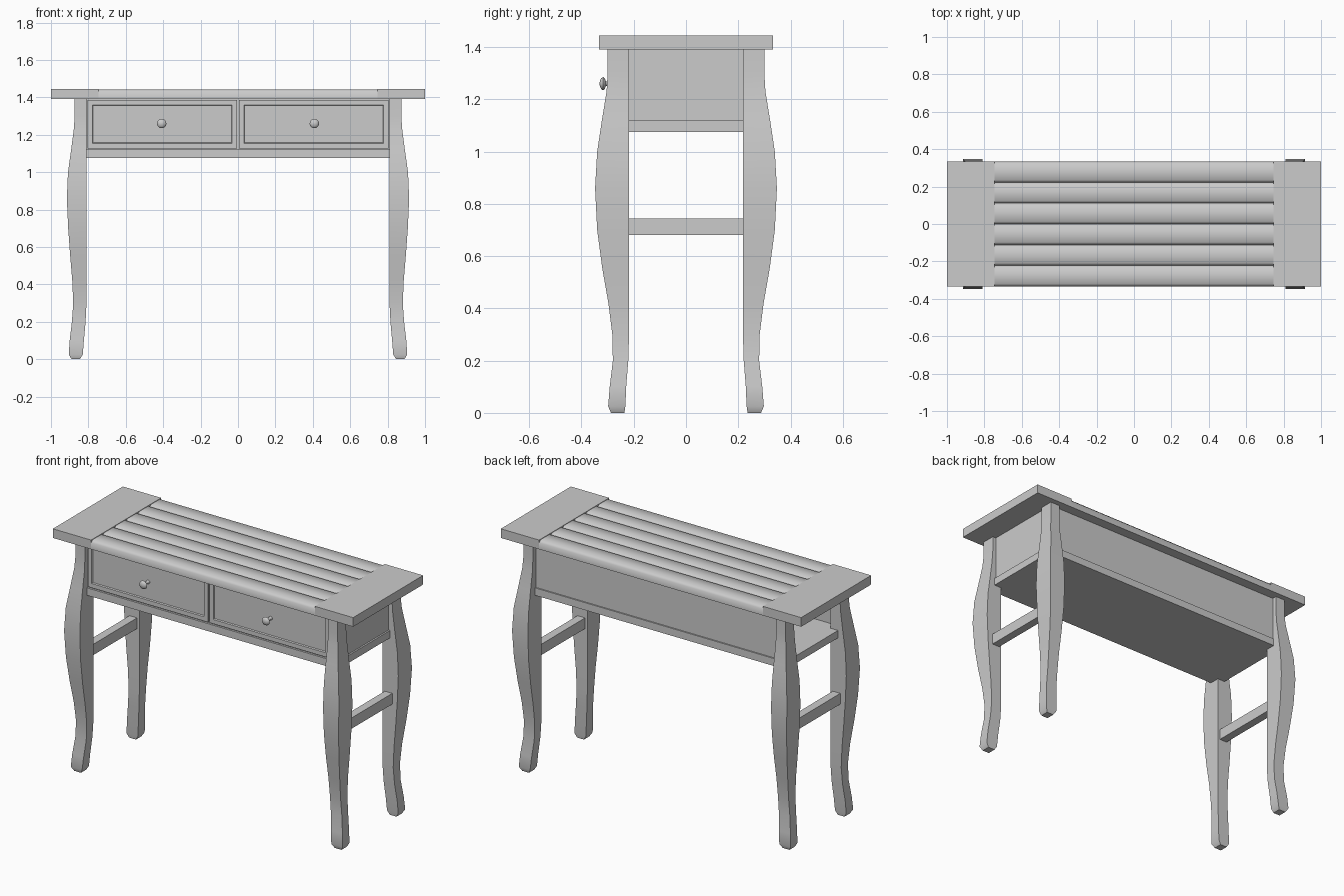
import bpy, bmesh, math
from mathutils import Matrix

if "Cube" in bpy.data.objects:
    bpy.data.objects.remove(bpy.data.objects["Cube"])

grey = bpy.data.materials.new("plain grey")
grey.use_nodes = True
COLOUR = (0.6, 0.6, 0.6, 1)
grey.diffuse_color = COLOUR
grey.node_tree.nodes["Principled BSDF"].inputs["Base Color"].default_value = COLOUR


def finish(name, bm, smooth=None):
    """Turn a bmesh into a named object, smoothing below the given angle."""
    mesh = bpy.data.meshes.new(name)
    bm.to_mesh(mesh)
    bm.free()
    mesh.materials.append(grey)
    ob = bpy.data.objects.new(name, mesh)
    bpy.context.collection.objects.link(ob)
    if smooth:
        bpy.ops.object.select_all(action='DESELECT')
        ob.select_set(True)
        bpy.context.view_layer.objects.active = ob
        bpy.ops.object.shade_smooth_by_angle(angle=math.radians(smooth))
    return ob


def mirror(ob, x=True, y=False):
    mod = ob.modifiers.new("mirror", 'MIRROR')
    mod.use_axis = (x, y, False)
    mod.use_mirror_merge = False


def box(name, x, y, z):
    bm = bmesh.new()
    size = [b - a for a, b in (x, y, z)]
    mid = [(a + b) / 2 for a, b in (x, y, z)]
    bmesh.ops.create_cube(bm, size=1, matrix=Matrix.Translation(mid) @ Matrix.Diagonal((*size, 1)))
    return finish(name, bm)


def loft(rings, caps=True, closed=True):
    """Bridge equal-length rings of points."""
    bm = bmesh.new()
    loops = [[bm.verts.new(p) for p in ring] for ring in rings]
    n = len(loops[0])
    for a, b in zip(loops, loops[1:]):
        for i in range(n if closed else n - 1):
            j = (i + 1) % n
            bm.faces.new((a[i], a[j], b[j], b[i]))
    if caps:
        bm.faces.new(loops[0][::-1])
        bm.faces.new(loops[-1])
    return bm


def sheet(name, corners):
    """Single outward-facing panel."""
    bm = bmesh.new()
    bm.faces.new([bm.verts.new(c) for c in corners])
    return finish(name, bm)


TOP, UNDER, FLOOR, BASE = 1.445, 1.39, 1.12, 1.075

# Table top: two end boards and six eased slats between them
mirror(box("end_board", (0.745, 1), (-0.333, 0.333), (UNDER, TOP)))
EASE = 0.013
for k in range(6):
    y0, y1 = -0.333 + k * 0.111, -0.333 + (k + 1) * 0.111
    high = TOP - 0.003
    outline = [(y0, UNDER), (y1, UNDER), (y1, high - EASE),
               (y1 - EASE, high), (y0 + EASE, high), (y0, high - EASE)]
    slat = loft([[(x, y, z) for y, z in outline] for x in (-0.745, 0.745)])
    finish(f"top_slat_{k + 1}", slat, 50)

# Curved legs: height, inner x, outer x, inner y, outer y
SECTIONS = [
    (0, .845, .89, .236, .287), (.025, .83, .905, .232, .298), (.1, .824, .9, .229, .292),
    (.2, .815, .888, .221, .28), (.3, .81, .881, .218, .282), (.42, .81, .886, .218, .297),
    (.55, .81, .897, .218, .32), (.7, .81, .908, .218, .34), (.86, .81, .915, .218, .348),
    (1, .81, .909, .218, .34), (1.12, .81, .892, .218, .322), (1.23, .81, .878, .218, .304),
    (1.3, .81, .873, .218, .3), (UNDER, .81, .873, .218, .3),
]
leg = loft([[(a, c, z), (b, c, z), (b, d, z), (a, d, z)] for z, a, b, c, d in SECTIONS])
mirror(finish("leg", leg, 35), y=True)

# Side stretchers between the legs
mirror(box("side_stretcher", (0.825, 0.875), (-0.218, 0.218), (0.68, 0.745)))

# Bottom board, with tongues between the legs
box("bottom_board", (-0.81, 0.81), (-0.28, 0.28), (BASE, FLOOR))
mirror(box("bottom_board_end", (0.81, 0.86), (-0.218, 0.218), (BASE, FLOOR)))

# Case panels: back and left side; the right end is open
sheet("back_panel", [(0.81, .272, FLOOR), (-0.81, .272, FLOOR),
                     (-0.81, .272, UNDER), (0.81, .272, UNDER)])
sheet("left_side_panel", [(.85, -.218, FLOOR), (.85, .218, FLOOR),
                          (.85, .218, UNDER), (.85, -.218, UNDER)])
sheet("front_frame", [(-0.81, -.268, FLOOR), (0.81, -.268, FLOOR),
                      (0.81, -.268, UNDER), (-0.81, -.268, UNDER)])

# Drawer fronts: raised rim stepping into a recessed field
rings = []
for inset, y in ((0, -.268), (0, -.279), (.026, -.279), (.03, -.272)):
    x0, x1, z0, z1 = .005 + inset, .805 - inset, FLOOR + .008 + inset, UNDER - .004 - inset
    rings.append([(x0, y, z0), (x1, y, z0), (x1, y, z1), (x0, y, z1)])
drawer = loft(rings, caps=False)
drawer.verts.ensure_lookup_table()
drawer.faces.new(drawer.verts[-4:])
mirror(finish("drawer_front", drawer))

# Turned knobs
PROFILE = [(.012, -.27), (.008, -.285), (.008, -.306), (.02, -.311),
           (.025, -.317), (.022, -.324), (.012, -.329), (.002, -.331)]
turns = [math.tau * i / 20 for i in range(20)]
knob = loft([[(.408 + r * math.cos(t), y, 1.26 + r * math.sin(t)) for t in turns]
             for r, y in PROFILE])
bmesh.ops.recalc_face_normals(knob, faces=knob.faces)
mirror(finish("knob", knob, 50))
